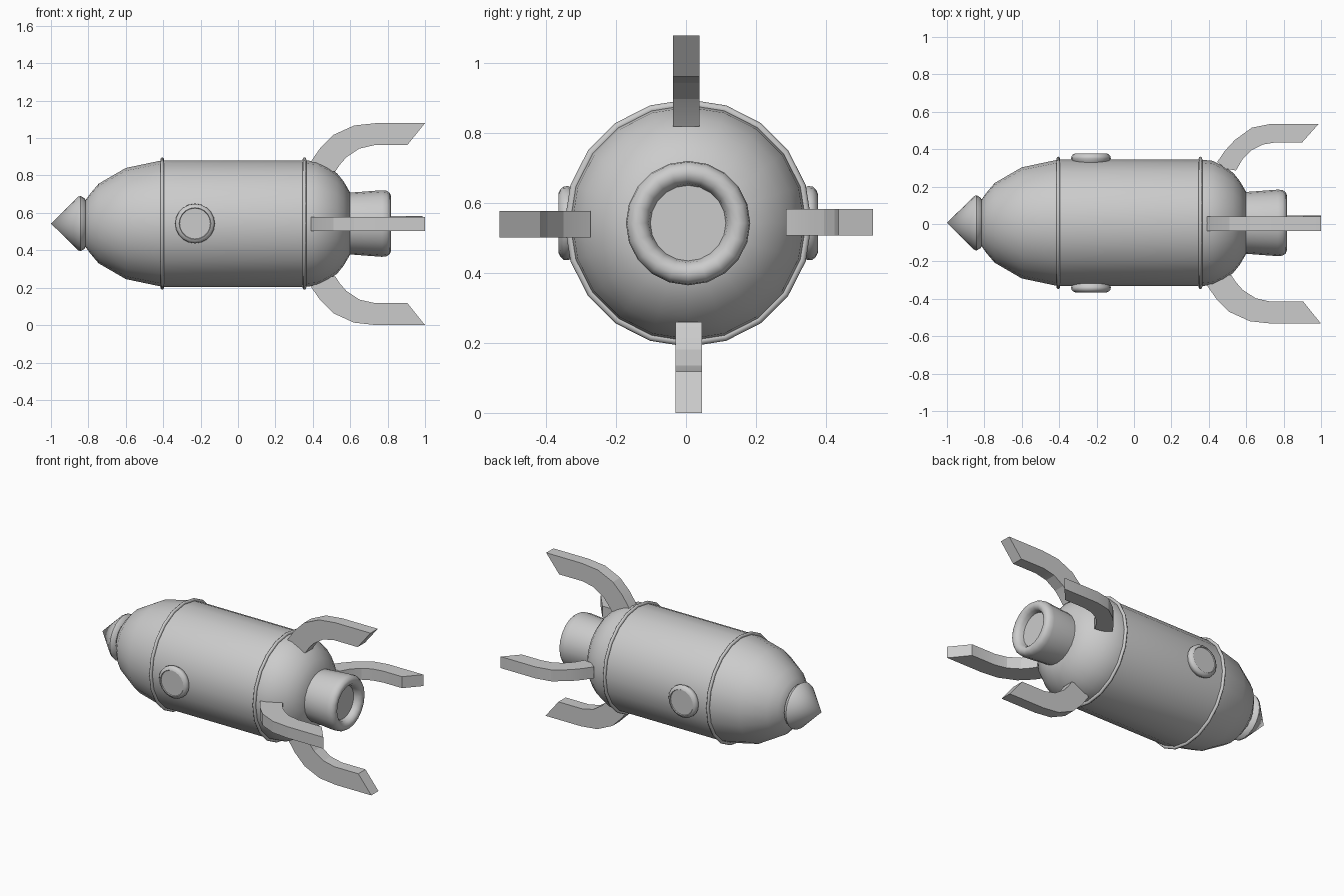
import bpy, bmesh, math
from mathutils import Vector, Matrix

if "Cube" in bpy.data.objects:
    bpy.data.objects.remove(bpy.data.objects["Cube"])

AXIS_Y, AXIS_Z = 0.006, 0.543     # line the hull is turned around


def finish(name, bm, angle):
    bmesh.ops.recalc_face_normals(bm, faces=bm.faces)
    me = bpy.data.meshes.new(name)
    bm.to_mesh(me)
    bm.free()
    ob = bpy.data.objects.new(name, me)
    bpy.context.collection.objects.link(ob)
    bpy.ops.object.select_all(action='DESELECT')
    ob.select_set(True)
    bpy.context.view_layer.objects.active = ob
    bpy.ops.object.shade_smooth_by_angle(angle=math.radians(angle))
    return ob


def lathe(name, profile, matrix, sides=20, closed=False, angle=40):
    """Turn (along, radius) points around the local x axis."""
    bm = bmesh.new()
    rings = []
    for x, r in profile:
        if r == 0:
            rings.append([bm.verts.new((x, 0, 0))] * sides)
        else:
            rings.append([bm.verts.new((x, r * math.cos(a), r * math.sin(a)))
                          for a in (2 * math.pi * i / sides for i in range(sides))])
    pairs = list(zip(rings, rings[1:]))
    if closed:
        pairs.append((rings[-1], rings[0]))
    for a, b in pairs:
        for i in range(sides):
            j = (i + 1) % sides
            bm.faces.new(list(dict.fromkeys((a[i], a[j], b[j], b[i]))))
    bmesh.ops.transform(bm, matrix=matrix, verts=bm.verts)
    return finish(name, bm, angle)


def fin(name, outline, outward, side, centre, thick=0.076):
    """Extrude an (x, distance from axis) outline sideways."""
    bm = bmesh.new()
    out, side, centre = Vector(outward), Vector(side), Vector(centre)
    face = bm.faces.new([bm.verts.new(centre + Vector((x, 0, 0)) + out * r - side * thick / 2)
                         for x, r in outline])
    ext = bmesh.ops.extrude_face_region(bm, geom=[face])
    moved = [v for v in ext['geom'] if isinstance(v, bmesh.types.BMVert)]
    bmesh.ops.translate(bm, vec=side * thick, verts=moved)
    return finish(name, bm, 15)


hull_axis = Matrix.Translation((0, AXIS_Y, AXIS_Z))

# Hull
lathe("hull", [(-0.815, 0), (-0.815, 0.125), (-0.79, 0.16), (-0.745, 0.213), (-0.60, 0.297),
               (-0.42, 0.335), (-0.40, 0.338), (0.36, 0.338), (0.42, 0.332),
               (0.48, 0.303), (0.53, 0.268), (0.565, 0.225), (0.60, 0.165), (0.60, 0)], hull_axis)

# Nose cone with a small rolled-under rim
lathe("nose_cone", [(-1.0, 0), (-0.855, 0.143), (-0.842, 0.148), (-0.82, 0.135),
                    (-0.81, 0.115), (-0.80, 0)], hull_axis)

# Hull bands
for name, x in (("front_band", -0.405), ("rear_band", 0.355)):
    section = [(x + 0.01 * math.cos(t), 0.342 + 0.012 * math.sin(t))
               for t in (math.pi * k / 4 for k in range(8))]
    lathe(name, section, hull_axis, closed=True, angle=60)

# Engine nozzle with rounded lip and recessed inside
lathe("nozzle", [(0.58, 0.165), (0.61, 0.166), (0.77, 0.178), (0.795, 0.175), (0.812, 0.163),
                 (0.818, 0.145), (0.812, 0.126), (0.795, 0.113), (0.77, 0.108),
                 (0.77, 0)], hull_axis)

# Portholes on both sides
for name, sign in (("front_porthole", -1), ("back_porthole", 1)):
    turn = Matrix.Translation((-0.23, AXIS_Y, AXIS_Z)) @ Matrix.Rotation(sign * math.pi / 2, 4, 'Z')
    lathe(name, [(0.31, 0.09), (0.328, 0.098), (0.343, 0.106), (0.356, 0.105), (0.366, 0.096),
                 (0.371, 0.085), (0.366, 0.082), (0.366, 0)], turn)

# Curved fins
outline = [(0.39, 0.335), (0.44, 0.407), (0.51, 0.477), (0.62, 0.527), (0.74, 0.54), (1.0, 0.54),
           (0.905, 0.422), (0.73, 0.422), (0.65, 0.404), (0.58, 0.358), (0.545, 0.318),
           (0.52, 0.28), (0.46, 0.28)]
back_outline = [(0.445, 0.332), (0.485, 0.39), (0.54, 0.45), (0.63, 0.515), (0.73, 0.535),
                (0.987, 0.535), (0.90, 0.437), (0.76, 0.437), (0.69, 0.425), (0.63, 0.395),
                (0.58, 0.345), (0.545, 0.286), (0.49, 0.295)]
fin("top_fin", outline, (0, 0, 1), (0, 1, 0), (0, 0.001, 0.54))
fin("bottom_fin", outline, (0, 0, -1), (0, 1, 0), (0, 0.008, 0.54))
fin("front_fin", outline, (0, -1, 0), (0, 0, 1), (0, 0.007, 0.54))
fin("back_fin", back_outline, (0, 1, 0), (0, 0, 1), (0, 0, 0.545))
